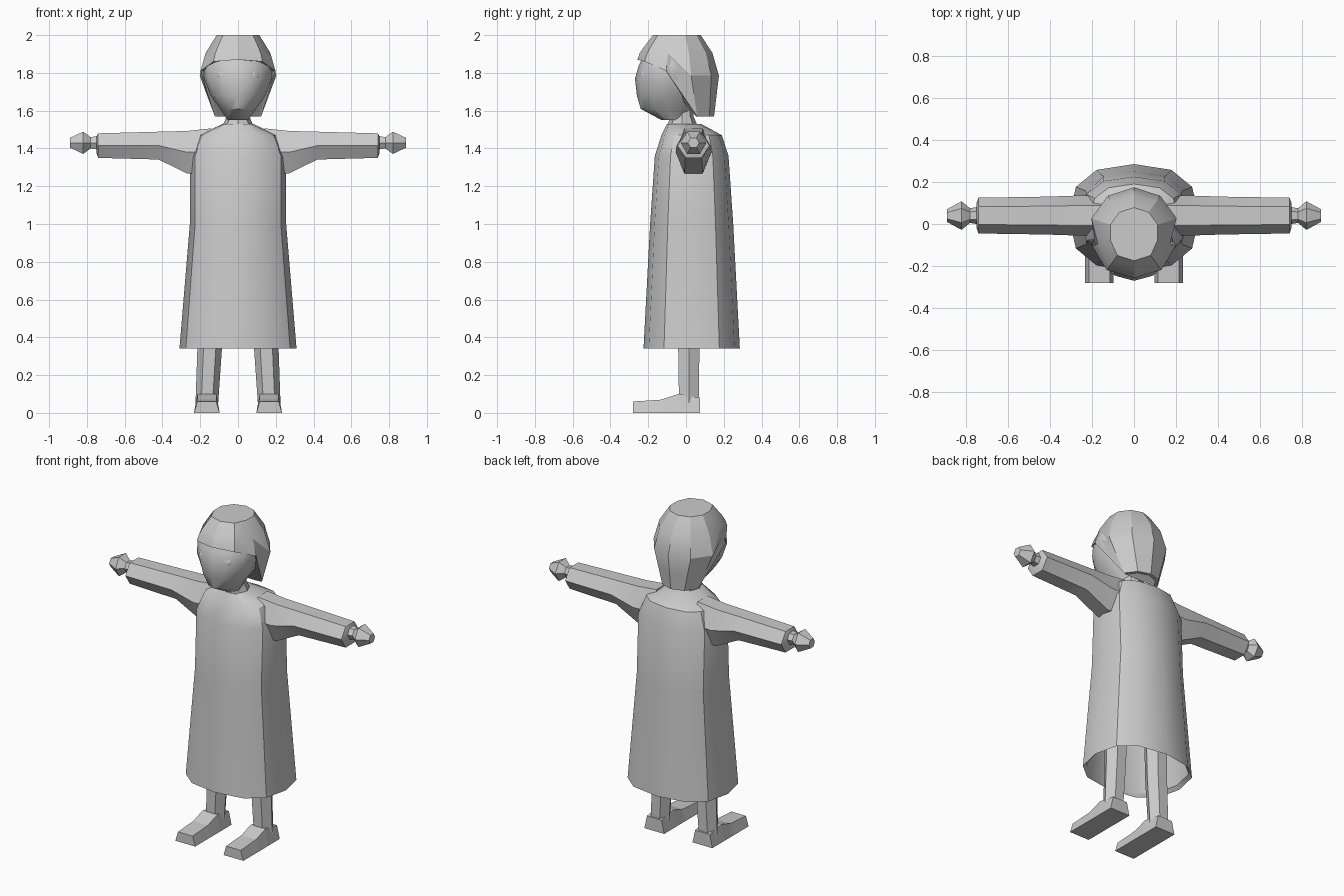
import bpy
import bmesh
from math import sin, cos, pi, radians, copysign

cube = bpy.data.objects.get("Cube")
if cube:
    bpy.data.objects.remove(cube, do_unlink=True)

grey = bpy.data.materials.new("plain grey")
grey.use_nodes = True
grey.diffuse_color = (0.6, 0.6, 0.6, 1)
shader = grey.node_tree.nodes["Principled BSDF"]
shader.inputs["Base Color"].default_value = grey.diffuse_color


def finish(name, bm, smooth_angle):
    """Turn a bmesh into a named, shaded object."""
    bmesh.ops.recalc_face_normals(bm, faces=bm.faces)
    mesh = bpy.data.meshes.new(name)
    bm.to_mesh(mesh)
    bm.free()
    mesh.materials.append(grey)
    obj = bpy.data.objects.new(name, mesh)
    bpy.context.collection.objects.link(obj)
    if smooth_angle:
        bpy.ops.object.select_all(action='DESELECT')
        bpy.context.view_layer.objects.active = obj
        obj.select_set(True)
        bpy.ops.object.shade_smooth_by_angle(angle=radians(smooth_angle))


def loft(name, rings, smooth_angle=0, cap_start=True):
    """Skin a row of equal point rings and cap the ends."""
    bm = bmesh.new()
    rows = [[bm.verts.new(point) for point in ring] for ring in rings]
    count = len(rows[0])
    for lower, upper in zip(rows, rows[1:]):
        for i in range(count):
            j = (i + 1) % count
            bm.faces.new((lower[i], lower[j], upper[j], upper[i]))
    if cap_start:
        bm.faces.new(rows[0])
    bm.faces.new(rows[-1])
    finish(name, bm, smooth_angle)


def outline(sides, power=1.0, turn=0.0):
    """Unit outline starting at the front; a lower power squares it off."""
    def squared(value):
        return copysign(abs(value) ** power, value)
    angles = [2 * pi * i / sides + turn for i in range(sides)]
    return [(squared(sin(a)), squared(-cos(a))) for a in angles]


def level(section, z, half_width, half_depth, y=0.03, x=0.0):
    """Horizontal ring at height z."""
    return [(x + half_width * u, y + half_depth * v, z) for u, v in section]


def upright(section, x, z, half_height, half_depth):
    """Ring across an arm at distance x from the middle."""
    return [(x, 0.04 + half_depth * u, z + half_height * v) for u, v in section]


def interpolate(stops, value):
    """Read a value off a descending list of (position, amount) stops."""
    for (high, a), (low, b) in zip(stops, stops[1:]):
        if value >= low:
            return a + (b - a) * (high - value) / (high - low)
    return stops[-1][1]


# Robe: squared oval section, hollow below with a turned hem
robe_section = outline(12, power=0.8)
robe_levels = [(1.2, 0.24, 0.18), (0.36, 0.29, 0.24), (0.34, 0.31, 0.255),
               (1.0, 0.255, 0.22), (1.36, 0.255, 0.195), (1.47, 0.21, 0.16)]
robe_rings = [level(robe_section, *values) for values in robe_levels]
robe_rings.append(level(robe_section, 1.53, 0.08, 0.09, y=-0.01))
loft("robe", robe_rings, smooth_angle=33, cap_start=False)

# Neck
neck_section = outline(8)
loft("neck", [level(neck_section, z, radius, radius, y=-0.02)
              for z, radius in ((1.5, 0.09), (1.57, 0.06), (1.66, 0.06))], smooth_angle=30)

# Face: narrow chin swelling towards the brow
face_section = outline(12)
face_levels = [(1.55, 0.055, 0.06, -0.07), (1.61, 0.095, 0.14, -0.1),
               (1.68, 0.145, 0.17, -0.09), (1.77, 0.18, 0.18, -0.09),
               (1.84, 0.185, 0.17, -0.08), (1.9, 0.16, 0.15, -0.07)]
loft("face", [level(face_section, *values) for values in face_levels], smooth_angle=33)

# Hair: columns run from a flat crown to a rim, short at the fringe, long behind
hair_profile = [(2, 0.55), (1.91, 0.83), (1.79, 1), (1.57, 0.6)]
rim_heights = [1.87, 1.86, 1.81, 1.57, 1.57, 1.57]
hair_section = outline(10)


def hair_point(column, drop, inset):
    u, v = hair_section[column]
    from_front = min(column, len(hair_section) - column)
    z = 2 - (2 - rim_heights[from_front]) * drop
    radius = interpolate(hair_profile, z) * inset * 0.215
    if from_front < 2:
        radius *= 1.14
    # The nape sits further back than the crown
    y = -0.04 + max(0, 1.79 - z) * 0.27
    return (u * radius, y + v * radius, z)


hair_rows = [(0, 1), (0.22, 1), (0.5, 1), (0.75, 1), (1, 1), (1, 0.85)]
loft("hair", [[hair_point(column, drop, inset) for column in range(len(hair_section))]
              for drop, inset in hair_rows], smooth_angle=27)

hexagon = outline(6, turn=pi / 6)
for side, sign in (("left", 1), ("right", -1)):
    # Eye
    bm = bmesh.new()
    bmesh.ops.create_uvsphere(bm, u_segments=8, v_segments=6, radius=0.036)
    bmesh.ops.translate(bm, verts=bm.verts, vec=(sign * 0.08, -0.21, 1.785))
    finish(side + "_eye", bm, smooth_angle=50)

    # Sleeve, deeper at the armpit and turned in at the cuff
    sleeve = [(0.14, 1.385, 0.14, 0.095), (0.27, 1.38, 0.13, 0.095),
              (0.42, 1.415, 0.085, 0.09), (0.74, 1.415, 0.075, 0.085),
              (0.75, 1.42, 0.05, 0.055)]
    loft(side + "_sleeve", [upright(hexagon, sign * x, *size) for x, *size in sleeve],
         smooth_angle=30)

    # Wrist and faceted hand
    hand = [(0.72, 0.045), (0.78, 0.035), (0.82, 0.068), (0.89, 0.03)]
    loft(side + "_hand", [upright(hexagon, sign * x, 1.43, radius, radius)
                          for x, radius in hand])

    # Leg
    leg = [(0.9, 0.07, 0.14), (0.34, 0.065, 0.15), (0.05, 0.06, 0.165)]
    loft(side + "_leg", [level(hexagon, z, radius, radius, y=0.015, x=sign * offset)
                         for z, radius, offset in leg], smooth_angle=30)

    # Foot, from heel to toe, narrower on top
    foot = []
    for y, height in ((0.075, 0.08), (-0.04, 0.1), (-0.13, 0.07), (-0.28, 0.06)):
        foot.append([(sign * 0.165 + across, y, z) for across, z in
                     ((-0.068, 0), (0.068, 0), (0.05, height), (-0.05, height))])
    loft(side + "_foot", foot)
